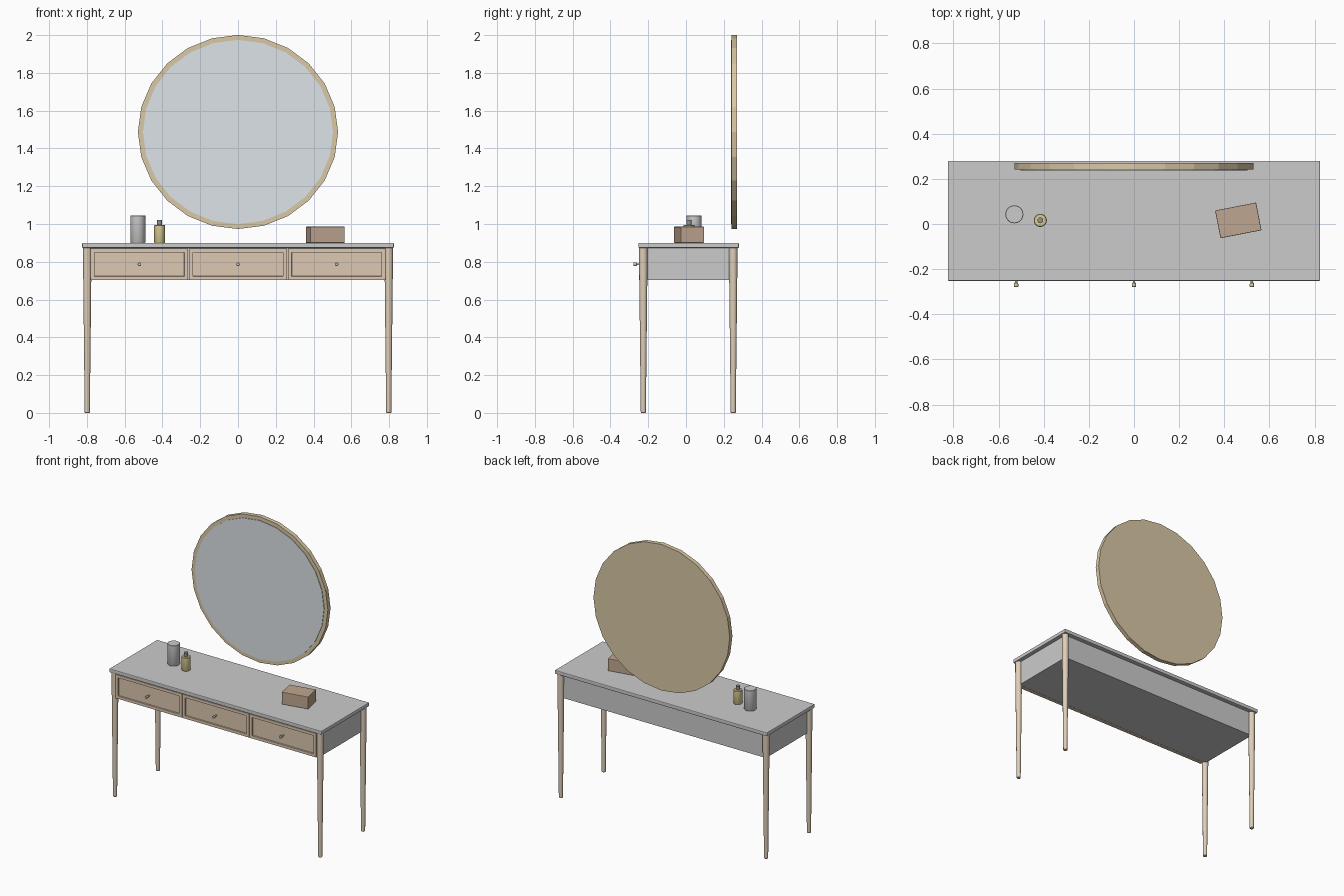
import bpy, bmesh, math
from mathutils import Matrix

if "Cube" in bpy.data.objects:
    bpy.data.objects.remove(bpy.data.objects["Cube"])


def mat(name, r, g, b):
    m = bpy.data.materials.new(name)
    m.diffuse_color = (r, g, b, 1)
    m.use_nodes = True
    m.node_tree.nodes["Principled BSDF"].inputs["Base Color"].default_value = m.diffuse_color
    return m


WOOD = mat("wood", 0.72, 0.58, 0.44)
LEG_WOOD = mat("leg_wood", 0.74, 0.62, 0.48)
FRAME = mat("frame_wood", 0.70, 0.58, 0.38)
GLASS = mat("mirror_glass", 0.72, 0.77, 0.81)
WHITE = mat("white_ceramic", 0.85, 0.85, 0.85)
GOLD = mat("gold", 0.72, 0.62, 0.30)
DARK = mat("dark_cap", 0.30, 0.28, 0.26)
BROWN = mat("brown_box", 0.52, 0.38, 0.28)


def finish(name, bm, material=None, bevel=0, smooth=False):
    bmesh.ops.recalc_face_normals(bm, faces=bm.faces)
    me = bpy.data.meshes.new(name)
    bm.to_mesh(me)
    bm.free()
    ob = bpy.data.objects.new(name, me)
    bpy.context.collection.objects.link(ob)
    if material:
        me.materials.append(material)
    if bevel:
        b = ob.modifiers.new("bevel", "BEVEL")
        b.width, b.segments = bevel, 2
    if smooth:
        bpy.ops.object.select_all(action="DESELECT")
        ob.select_set(True)
        bpy.context.view_layer.objects.active = ob
        bpy.ops.object.shade_smooth_by_angle(angle=math.radians(35))
    return ob


def box_bm(x0, x1, y0, y1, z0, z1):
    bm = bmesh.new()
    m = Matrix.Translation(((x0 + x1) / 2, (y0 + y1) / 2, (z0 + z1) / 2))
    bmesh.ops.create_cube(bm, size=1, matrix=m @ Matrix.Diagonal((x1 - x0, y1 - y0, z1 - z0, 1)))
    return bm


def lathe(name, profile, matrix, sides, material, smooth=True):
    """Closed solid from (radius, height) rings around local z."""
    bm = bmesh.new()
    rings = [[bm.verts.new((r * math.cos(2 * math.pi * i / sides),
                            r * math.sin(2 * math.pi * i / sides), h))
              for i in range(sides)] for r, h in profile]
    for a, b in zip(rings, rings[1:]):
        for i in range(sides):
            j = (i + 1) % sides
            bm.faces.new((a[i], a[j], b[j], b[i]))
    bm.faces.new(rings[0])
    bm.faces.new(rings[-1])
    bm.transform(matrix)
    return finish(name, bm, material, smooth=smooth)


T = Matrix.Translation
TO_FRONT = Matrix.Rotation(math.radians(90), 4, "X")  # local z -> -y

# Table top and carcass
finish("table_top", box_bm(-0.825, 0.825, -0.252, 0.28, 0.873, 0.9), bevel=0.005)
finish("carcass", box_bm(-0.797, 0.797, -0.225, 0.25, 0.704, 0.874))

# Tapered round legs
for x, side in ((-0.798, "left"), (0.798, "right")):
    for y, end in ((-0.226, "front"), (0.25, "back")):
        lathe(f"{end}_{side}_leg", [(0.011, 0), (0.0135, 0.003), (0.0225, 0.82), (0.0225, 0.874)],
              T((x, y, 0)), 16, LEG_WOOD)

# Drawer fronts with recessed panels, and knobs
for i, x in enumerate((-0.522, 0, 0.522), 1):
    bm = box_bm(x - 0.2585, x + 0.2585, -0.248, -0.22, 0.703, 0.87)
    bm.normal_update()
    front = [f for f in bm.faces if f.normal.y < -0.9]
    bmesh.ops.inset_region(bm, faces=front, thickness=0.028)
    bmesh.ops.inset_region(bm, faces=front, thickness=0.002, depth=-0.008)
    finish(f"drawer_front_{i}", bm, WOOD)
    lathe(f"drawer_knob_{i}", [(0.005, 0), (0.005, 0.02), (0.0085, 0.023), (0.0095, 0.027),
                               (0.0095, 0.038), (0.008, 0.04)],
          T((x, -0.239, 0.787)) @ TO_FRONT, 16, WOOD)

# Round mirror: faceted frame and slightly raised glass
OVAL = Matrix.Diagonal((1, 0.969, 1, 1))
lathe("mirror_frame", [(0.53, 0), (0.53, 0.03)],
      T((0, 0.271, 1.487)) @ TO_FRONT @ OVAL, 24, FRAME, smooth=False)
lathe("mirror_glass", [(0.503, 0), (0.503, 0.013)],
      T((0, 0.25, 1.487)) @ TO_FRONT @ OVAL, 24, GLASS, smooth=False)

# Things on the top
lathe("white_jar", [(0.038, 0), (0.04, 0.003), (0.04, 0.143), (0.038, 0.145)],
      T((-0.53, 0.043, 0.9)), 24, WHITE)
lathe("bottle", [(0.027, 0), (0.029, 0.003), (0.029, 0.092), (0.026, 0.096)],
      T((-0.415, 0.016, 0.9)), 24, GOLD)
lathe("bottle_cap", [(0.013, 0), (0.013, 0.027)], T((-0.415, 0.016, 0.995)), 16, DARK)
bm = box_bm(-0.0925, 0.0925, -0.0625, 0.0625, 0, 0.086)
bm.transform(T((0.462, 0.016, 0.9)) @ Matrix.Rotation(math.radians(11), 4, "Z"))
finish("trinket_box", bm, BROWN, bevel=0.003)
